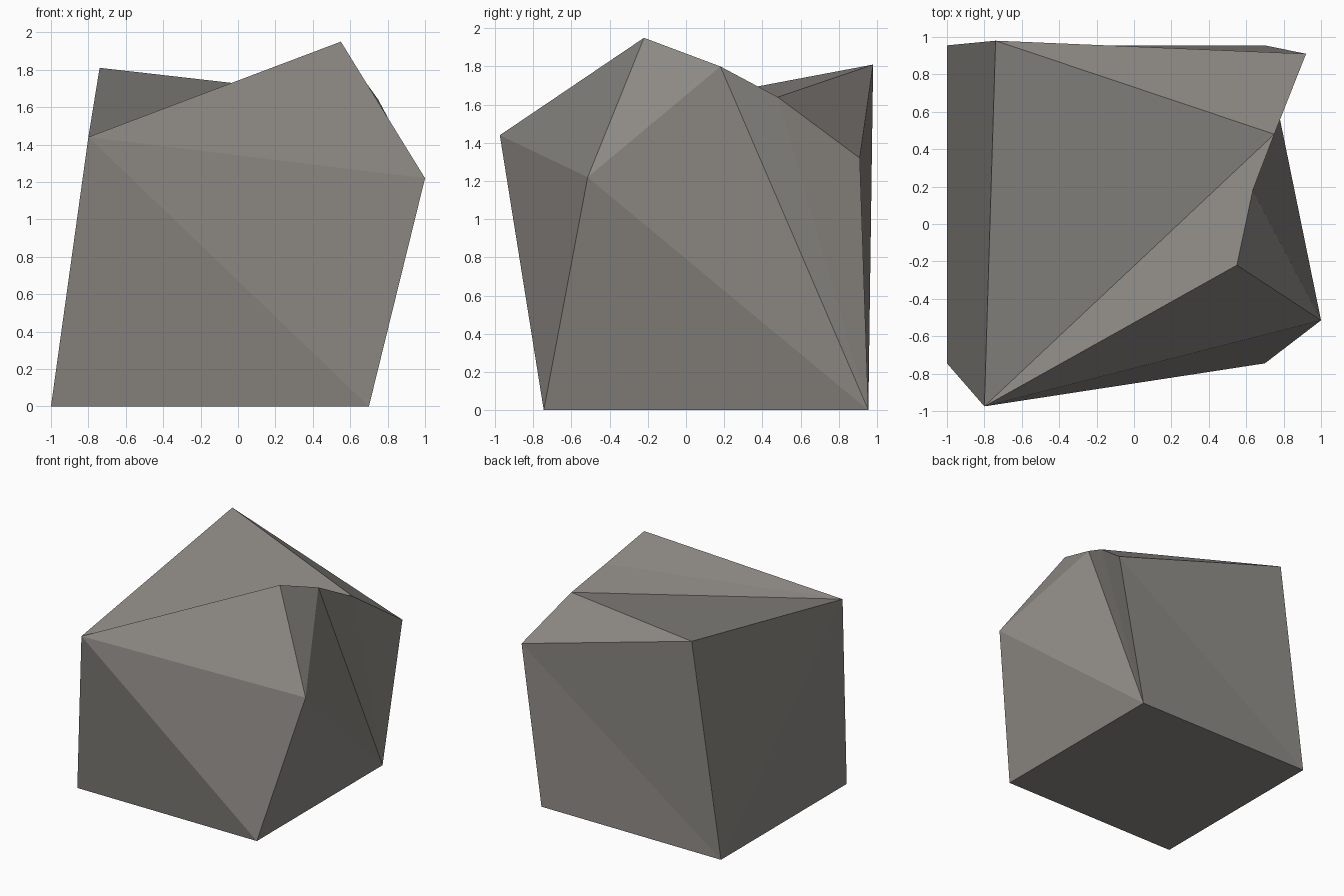
import bpy
import bmesh

if "Cube" in bpy.data.objects:
    bpy.data.objects.remove(bpy.data.objects["Cube"])

# Corner points of the faceted stone block
P = {
    "base_fl": (-1.0, -0.745, 0), "base_fr": (0.7, -0.745, 0),
    "base_br": (0.7, 0.955, 0), "base_bl": (-1.0, 0.955, 0),
    "fl": (-0.8, -0.975, 1.44), "fr": (1.0, -0.515, 1.22),
    "peak": (0.55, -0.22, 1.95), "rim1": (0.635, 0.18, 1.80),
    "rim2": (0.75, 0.48, 1.64), "br": (0.92, 0.91, 1.32),
    "bl": (-0.74, 0.98, 1.81),
}

bm = bmesh.new()
v = {name: bm.verts.new(co) for name, co in P.items()}


def faces(*rows):
    for row in rows:
        bm.faces.new([v[n] for n in row.split()])


# Flat base
faces("base_fl base_bl base_br base_fr")
# Front and back, each folded on one diagonal
faces("base_fl base_fr fl", "base_fr fr fl",
      "base_br base_bl br", "base_bl bl br")
# Left side
faces("base_bl base_fl fl", "base_bl fl bl")
# Creased top: ridge from the front left corner to the peak
faces("fl fr peak", "fl peak rim1", "fl rim1 rim2", "fl rim2 bl", "rim2 br bl")
# Hollowed right side
faces("base_fr base_br fr", "fr base_br rim1", "fr rim1 peak",
      "rim1 base_br rim2", "rim2 base_br br")

bmesh.ops.recalc_face_normals(bm, faces=bm.faces[:])
mesh = bpy.data.meshes.new("stone_block")
bm.to_mesh(mesh)
bm.free()

# Warm grey stone
stone = bpy.data.materials.new("warm_grey_stone")
stone.diffuse_color = (0.27, 0.255, 0.235, 1)
stone.use_nodes = True
stone.node_tree.nodes["Principled BSDF"].inputs["Base Color"].default_value = stone.diffuse_color
mesh.materials.append(stone)

block = bpy.data.objects.new("stone_block", mesh)
bpy.context.collection.objects.link(block)
